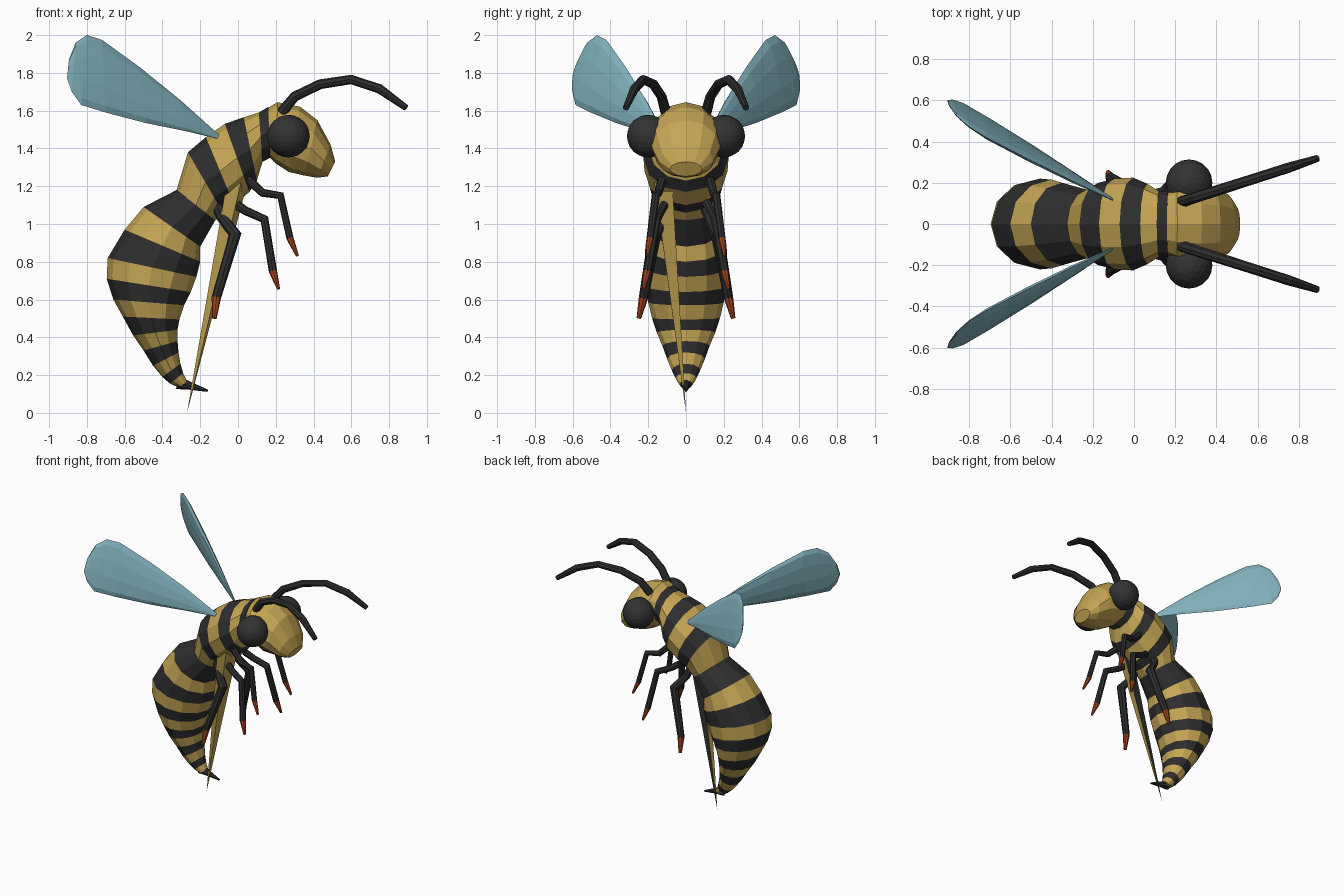
import bpy
import bmesh
import math
from mathutils import Vector

cube = bpy.data.objects.get("Cube")
if cube:
    bpy.data.objects.remove(cube, do_unlink=True)


def material(name, rgb):
    m = bpy.data.materials.new(name)
    m.use_nodes = True
    m.diffuse_color = (*rgb, 1)
    m.node_tree.nodes["Principled BSDF"].inputs["Base Color"].default_value = (*rgb, 1)
    return m


GOLD = material("gold", (0.56, 0.38, 0.09))
BLACK = material("charcoal", (0.027, 0.027, 0.027))
EYE = material("eye grey", (0.033, 0.033, 0.033))
BLUE = material("wing blue", (0.23, 0.46, 0.53))
RUST = material("rust orange", (0.38, 0.06, 0.013))


def finish(name, bm, mats):
    bmesh.ops.recalc_face_normals(bm, faces=bm.faces)
    mesh = bpy.data.meshes.new(name)
    bm.to_mesh(mesh)
    bm.free()
    for m in mats:
        mesh.materials.append(m)
    obj = bpy.data.objects.new(name, mesh)
    bpy.context.collection.objects.link(obj)
    return obj


def skin(name, rings, mats, stripe):
    """Join rings of points; stripe gives the material index of each segment."""
    bm = bmesh.new()
    loops = [[bm.verts.new(p) for p in ring] for ring in rings]
    n = len(loops[0])
    for k, (a, b) in enumerate(zip(loops, loops[1:])):
        for i in range(n):
            j = (i + 1) % n
            bm.faces.new((a[i], a[j], b[j], b[i])).material_index = stripe(k)
    bm.faces.new(loops[0]).material_index = stripe(0)
    bm.faces.new(loops[-1]).material_index = stripe(len(rings) - 2)
    return finish(name, bm, mats)


def oval(top, bottom, half_width, sides=12):
    """Ellipse from a top point to a bottom point, widened along y."""
    top, bottom = Vector(top), Vector(bottom)
    mid, axis = (top + bottom) / 2, (top - bottom) / 2
    side = Vector((0, half_width, 0))
    angles = [2 * math.pi * i / sides for i in range(sides)]
    return [mid + axis * math.cos(a) + side * math.sin(a) for a in angles]


def profile(rows):
    return [oval((tx, 0, tz), (bx, 0, bz), w) for tx, tz, bx, bz, w in rows]


def tube(name, points, radii, mats, stripe, sides=8):
    pts = [Vector(p) for p in points]
    rings = []
    for i, p in enumerate(pts):
        before = (p - pts[max(i - 1, 0)]).normalized()
        after = (pts[min(i + 1, len(pts) - 1)] - p).normalized()
        t = (before + after).normalized()
        u = t.cross(Vector((0, 1, 0))).normalized()
        v = t.cross(u)
        rings.append([p + radii[i] * (u * math.cos(a) + v * math.sin(a))
                      for a in (2 * math.pi * k / sides for k in range(sides))])
    return skin(name, rings, mats, stripe)


# Striped thorax: top x, top z, belly x, belly z, half width
skin("thorax", profile([
    (.16, 1.62, .17, 1.35, .16),
    (.11, 1.59, .13, 1.33, .16),
    (.03, 1.565, .10, 1.23, .195),
    (-.07, 1.53, .06, 1.17, .225),
    (-.17, 1.46, -.02, 1.10, .22),
    (-.265, 1.38, -.08, 1.06, .20),
    (-.325, 1.18, -.12, 1.02, .165),
]), [BLACK, GOLD], lambda k: k % 2)

# Striped, hooked abdomen
skin("abdomen", profile([
    (-.325, 1.18, -.12, 1.02, .165),
    (-.50, 1.09, -.20, .88, .20),
    (-.60, .97, -.20, .80, .215),
    (-.69, .82, -.22, .72, .22),
    (-.695, .71, -.25, .64, .215),
    (-.66, .60, -.285, .57, .20),
    (-.61, .51, -.31, .495, .18),
    (-.555, .41, -.32, .44, .155),
    (-.50, .33, -.32, .38, .125),
    (-.45, .25, -.315, .32, .10),
    (-.40, .19, -.305, .26, .075),
    (-.36, .155, -.29, .21, .055),
    (-.31, .133, -.27, .17, .035),
]), [BLACK, GOLD], lambda k: k % 2)

tube("stinger", [(-.32, 0, .16), (-.26, 0, .145), (-.16, 0, .117)],
     [.035, .022, .006], [BLACK], lambda k: 0)

# Head tapering to a blunt muzzle
skin("head", profile([
    (.15, 1.61, .17, 1.35, .15),
    (.21, 1.645, .20, 1.32, .175),
    (.33, 1.62, .27, 1.275, .19),
    (.42, 1.55, .35, 1.257, .18),
    (.49, 1.42, .42, 1.245, .145),
    (.515, 1.33, .475, 1.252, .085),
]), [GOLD], lambda k: 0)

# Long thin spike hanging below the chest, dark on its inner side
bm = bmesh.new()
tip = bm.verts.new((-.27, 0, 0))
base = [bm.verts.new(p) for p in
        [(-.07, -.16, 1.16), (.02, -.17, 1.24), (.04, -.07, 1.18), (-.06, -.07, 1.12)]]
for i in range(4):
    face = bm.faces.new((base[i], base[(i + 1) % 4], tip))
    face.material_index = 1 if i == 2 else 0
bm.faces.new(base)
finish("chest_spike", bm, [GOLD, BLACK])

# Paired parts
LEGS = {
    "front": ([(.03, .12, 1.26), (.13, .145, 1.165), (.225, .16, 1.15),
               (.275, .19, .925), (.315, .205, .83)],
              [.025, .022, .022, .019, .008]),
    "middle": ([(-.02, .11, 1.11), (.04, .13, 1.07), (.14, .155, 1.025),
                (.185, .205, .75), (.215, .225, .655)],
               [.025, .023, .024, .022, .008]),
    "rear": ([(-.11, .10, 1.10), (-.09, .12, 1.04), (-.015, .165, .945),
              (-.115, .225, .61), (-.125, .25, .50)],
             [.03, .028, .034, .025, .012]),
}
WING = [  # upper x, z, lower x, z, half thickness
    (-.10, 1.472, -.11, 1.452, .006),
    (-.31, 1.66, -.27, 1.49, .022),
    (-.52, 1.83, -.49, 1.535, .03),
    (-.72, 1.975, -.70, 1.59, .03),
    (-.80, 2.0, -.83, 1.63, .022),
    (-.86, 1.96, -.88, 1.70, .014),
    (-.895, 1.87, -.905, 1.77, .005),
]


def wing_point(x, z, s):
    out = -.11 - x
    lift = z - (1.46 + .43 * out)
    return (x, s * (.125 + .59 * out - .25 * lift), z)


for label, s in (("left", 1), ("right", -1)):
    skin(label + "_wing",
         [oval(wing_point(tx, tz, s), wing_point(bx, bz, s), w, 10)
          for tx, tz, bx, bz, w in WING], [BLUE], lambda k: 0)

    bm = bmesh.new()
    bmesh.ops.create_icosphere(bm, subdivisions=3, radius=.113)
    finish(label + "_eye", bm, [EYE]).location = (.267, s * .2, 1.465)

    tube(label + "_antenna",
         [(x, s * (.11 + .32 * (x - .24)), z) for x, z in
          [(.23, 1.59), (.30, 1.675), (.435, 1.74), (.60, 1.765), (.75, 1.715), (.89, 1.615)]],
         [.028, .027, .026, .025, .025, .017], [BLACK], lambda k: 0)

    for which, (points, radii) in LEGS.items():
        tube(f"{label}_{which}_leg", [(x, s * y, z) for x, y, z in points], radii,
             [BLACK, RUST], lambda k: int(k == 3))
